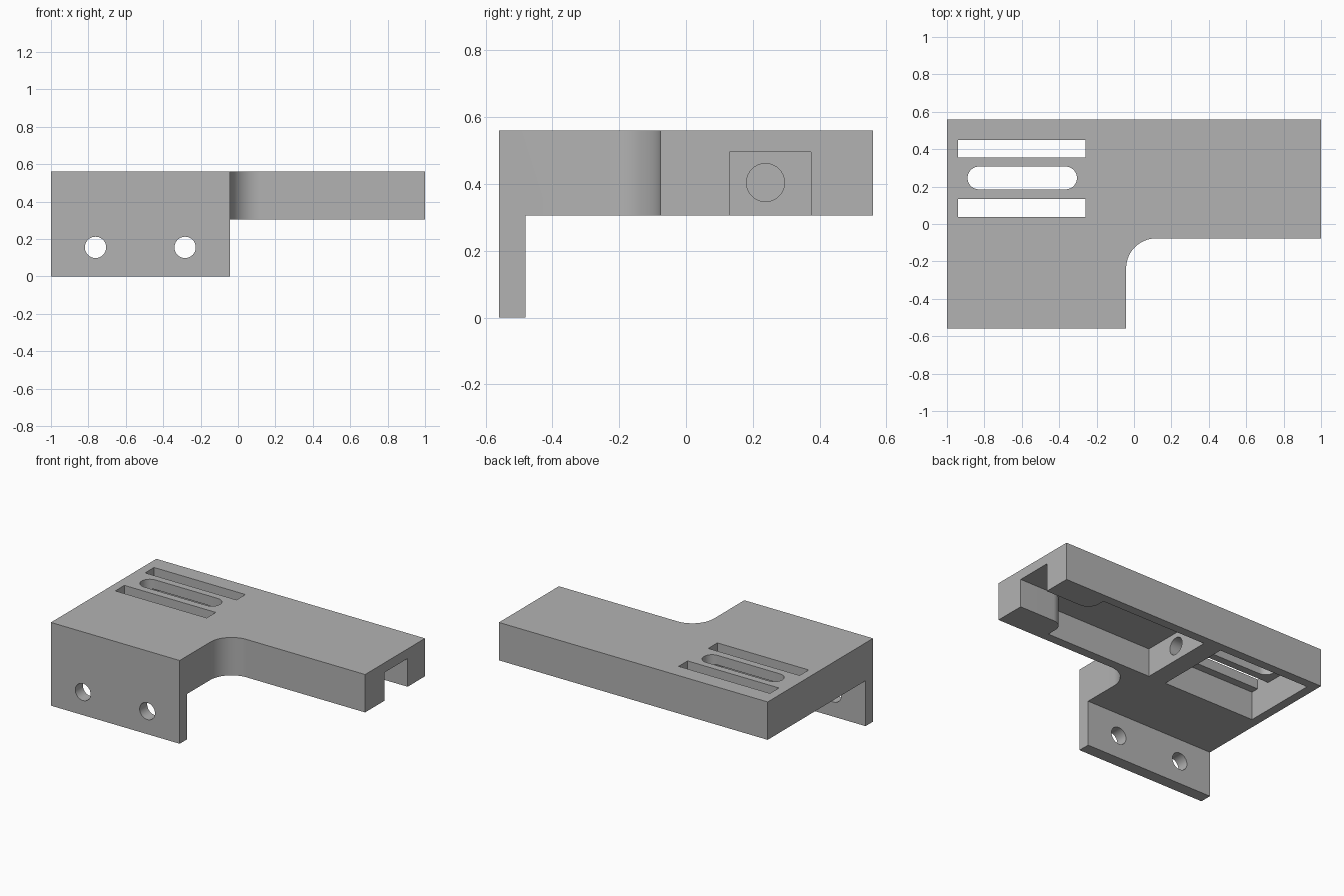
import bpy, bmesh
from math import sin, cos, pi, radians
from mathutils import Matrix

cube = bpy.data.objects.get("Cube")
if cube:
    bpy.data.objects.remove(cube, do_unlink=True)

# Single grey material
grey = bpy.data.materials.new("plain grey")
grey.use_nodes = True
COLOR = (0.45, 0.45, 0.45, 1)
grey.diffuse_color = COLOR
grey.node_tree.nodes["Principled BSDF"].inputs["Base Color"].default_value = COLOR


def arc(cx, cy, r, start, end, steps=16):
    """Points along an arc, angles in degrees."""
    angles = [radians(start + (end - start) * i / steps) for i in range(steps + 1)]
    return [(cx + r * cos(a), cy + r * sin(a)) for a in angles]


def rect(x0, x1, y0, y1):
    return [(x0, y0), (x1, y0), (x1, y1), (x0, y1)]


def prism(name, outline, z0, z1, matrix=Matrix()):
    """Extrude a plan outline from z0 to z1, then place it with a matrix."""
    bm = bmesh.new()
    base = bm.faces.new([bm.verts.new((x, y, z0)) for x, y in outline])
    top = bmesh.ops.extrude_face_region(bm, geom=[base])["geom"]
    bmesh.ops.translate(bm, vec=(0, 0, z1 - z0),
                        verts=[v for v in top if isinstance(v, bmesh.types.BMVert)])
    bmesh.ops.recalc_face_normals(bm, faces=bm.faces)
    bm.transform(matrix)
    mesh = bpy.data.meshes.new(name)
    bm.to_mesh(mesh)
    bm.free()
    mesh.materials.append(grey)
    obj = bpy.data.objects.new(name, mesh)
    bpy.context.collection.objects.link(obj)
    return obj


def cut(target, cutter):
    """Subtract the cutter and remove it."""
    cutter.hide_render = True
    mod = target.modifiers.new(cutter.name, 'BOOLEAN')
    mod.operation = 'DIFFERENCE'
    mod.solver = 'EXACT'
    mod.object = cutter
    bpy.context.view_layer.objects.active = target
    bpy.ops.object.modifier_apply(modifier=mod.name)
    bpy.data.objects.remove(cutter, do_unlink=True)


TOP, UNDER, CEILING = 0.56, 0.305, 0.495
INNER_X, INNER_Y, R = -0.042, -0.077, 0.16

# Body: L-shaped plan with a rounded inner corner
plan = [(-1, 0.56), (-1, -0.56), (INNER_X, -0.56)]
plan += arc(INNER_X + R, INNER_Y - R, R, 180, 90, 24)
plan += [(1, INNER_Y), (1, 0.56)]
bracket = prism("bracket", plan, 0, TOP)

# Leave only the front flange below the plate
cut(bracket, prism("under_space", rect(-2, 2, -0.48, 2), -1, UNDER))

# Wide pocket that narrows through rounded shoulders to a channel open at the end
P0, P1, C0, C1, END, F = -0.015, 0.5, 0.13, 0.375, 0.66, 0.08
pocket = [(-0.13, P0), (END, P0)]
pocket += arc(END + F, C0 - F, F, 180, 90)
pocket += [(1.2, C0), (1.2, C1)]
pocket += arc(END + F, C1 + F, F, 270, 180)
pocket += [(END, P1), (-0.13, P1)]
cut(bracket, prism("long_pocket", pocket, 0.2, CEILING))

# Rectangular pocket below the slots
cut(bracket, prism("slot_pocket", rect(-0.94, -0.26, P0, P1), 0.2, CEILING))

# Slots through the top: two straight, one with round ends
for y0, y1 in ((0.038, 0.135), (0.355, 0.45)):
    cut(bracket, prism("side_slot", rect(-0.94, -0.26, y0, y1), 0.4, 0.7))
r = 0.061
round_slot = arc(-0.89 + r, 0.246, r, 90, 270) + arc(-0.305 - r, 0.246, r, -90, 90)
cut(bracket, prism("round_slot", round_slot, 0.4, 0.7))

# Round passage between the two pockets
circle = arc(0, 0, 0.057, 0, 360, 40)[:-1]
along_x = Matrix.Translation((0, 0.238, 0.404)) @ Matrix.Rotation(pi / 2, 4, 'Y')
cut(bracket, prism("passage", circle, -0.35, -0.05, along_x))

# Mounting holes through the flange
for x in (-0.762, -0.283):
    along_y = Matrix.Translation((x, 0, 0.155)) @ Matrix.Rotation(pi / 2, 4, 'X')
    cut(bracket, prism("flange_hole", circle, 0.4, 0.7, along_y))

# Smooth curved walls, keep edges sharp
bpy.ops.object.select_all(action='DESELECT')
bracket.select_set(True)
bpy.context.view_layer.objects.active = bracket
bpy.ops.object.shade_smooth_by_angle(angle=radians(30))
